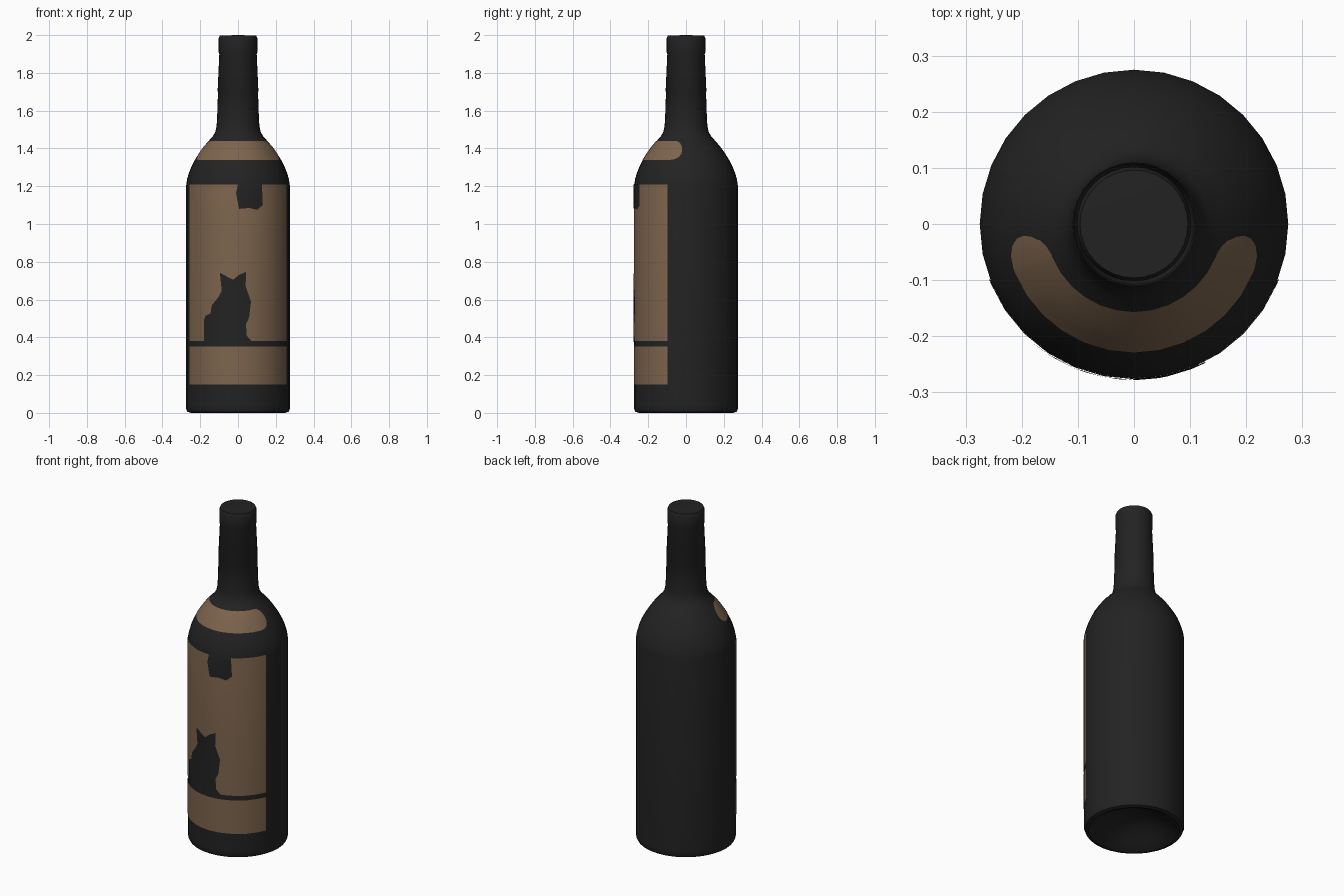
import bpy, bmesh, math

if "Cube" in bpy.data.objects:
    bpy.data.objects.remove(bpy.data.objects["Cube"])

SEG = 32
STEP = 2 * math.pi / SEG
R = 0.275


def material(name, rgb):
    m = bpy.data.materials.new(name)
    m.diffuse_color = (*rgb, 1)
    m.use_nodes = True
    m.node_tree.nodes["Principled BSDF"].inputs["Base Color"].default_value = m.diffuse_color
    return m


DARK = material("dark glass", (0.0165, 0.0165, 0.0165))
TAN = material("brown paper", (0.205, 0.128, 0.074))

# Outer wall (radius, height), from base to lip
WALL = [(0.268, 0.006), (0.274, 0.02), (R, 0.04), (R, 1.20), (0.270, 1.235), (0.260, 1.27),
        (0.246, 1.305), (0.228, 1.34), (0.206, 1.375), (0.181, 1.41), (0.155, 1.44),
        (0.133, 1.465), (0.121, 1.485), (0.114, 1.515), (0.111, 1.55), (0.106, 1.698),
        (0.108, 1.702), (0.099, 1.90), (0.102, 1.908), (0.102, 1.985), (0.096, 1.998)]
# Hollow underside, centre to rim
PUNT = [(0, 0.10), (0.06, 0.094), (0.12, 0.075), (0.18, 0.04), (0.225, 0.01), (0.25, 0.0)]


def finish(name, bm, mat, smooth=True):
    me = bpy.data.meshes.new(name)
    bm.to_mesh(me)
    bm.free()
    me.materials.append(mat)
    ob = bpy.data.objects.new(name, me)
    bpy.context.collection.objects.link(ob)
    if smooth:
        bpy.ops.object.select_all(action='DESELECT')
        ob.select_set(True)
        bpy.context.view_layer.objects.active = ob
        bpy.ops.object.shade_smooth_by_angle(angle=math.radians(40))
    return ob


def lathe(name, profile, mat):
    bm = bmesh.new()
    vs = [bm.verts.new((0, -r, z)) for r, z in profile]
    es = [bm.edges.new(p) for p in zip(vs, vs[1:])]
    bmesh.ops.spin(bm, geom=vs + es, cent=(0, 0, 0), axis=(0, 0, 1),
                   angle=2 * math.pi, steps=SEG, use_merge=True)
    bmesh.ops.remove_doubles(bm, verts=bm.verts, dist=1e-5)
    bmesh.ops.recalc_face_normals(bm, faces=bm.faces)
    return finish(name, bm, mat)


def wall_radius(z):
    for (r0, z0), (r1, z1) in zip(WALL, WALL[1:]):
        if z0 <= z <= z1:
            return r0 + (r1 - r0) * (z - z0) / (z1 - z0)
    return R


def wrap(name, outline, mat, lift):
    """Wrap a flat outline of (angle from front, height) onto the bottle wall."""
    bm = bmesh.new()
    face = bm.faces.new([bm.verts.new((a, 0, z)) for a, z in outline])
    face.normal_update()
    if face.normal.y > 0:
        face.normal_flip()
    bmesh.ops.triangulate(bm, faces=[face])
    cuts = [((i * STEP, 0, 0), (1, 0, 0)) for i in range(-8, 9)]
    cuts += [((0, 0, z), (0, 0, 1)) for r, z in WALL if 1.19 < z < 1.5]
    for co, no in cuts:
        bmesh.ops.bisect_plane(bm, geom=bm.verts[:] + bm.edges[:] + bm.faces[:],
                               dist=1e-5, plane_co=co, plane_no=no)
    for v in bm.verts:
        a, z = v.co.x, v.co.z
        r = wall_radius(z) + lift
        v.co = (r * math.sin(a), -r * math.cos(a), z)
    return finish(name, bm, mat)


def from_front(points):
    return [(math.asin(x / R), z) for x, z in points]


def rectangle(a, z0, z1):
    return [(-a, z0), (a, z0), (a, z1), (-a, z1)]


# Bottle with hollow base and closed top
lathe("bottle", PUNT + WALL + [(0, 2.0)], DARK)

# Main label in two panels, leaving a dark stripe between
A = math.radians(69)
wrap("lower_label", rectangle(A, 0.15, 0.352), TAN, 0.0015)
wrap("main_label", rectangle(A, 0.38, 1.21), TAN, 0.0015)

# Shoulder label with round ends
ends = []
for side in (1, -1):
    for i in range(9):
        t = math.pi * (i / 8 - 0.5)
        ends.append((side * (1.22 + 0.25 * math.cos(t)), 1.39 + side * 0.05 * math.sin(t)))
wrap("shoulder_label", ends, TAN, 0.002)

# Sitting cat silhouette
wrap("cat_silhouette", from_front([
    (-0.178, 0.375), (-0.178, 0.49), (-0.17, 0.515), (-0.145, 0.525), (-0.137, 0.57),
    (-0.105, 0.61), (-0.085, 0.645), (-0.095, 0.742), (-0.055, 0.72), (-0.025, 0.705),
    (0.005, 0.73), (0.042, 0.747), (0.04, 0.67), (0.068, 0.59), (0.058, 0.505),
    (0.042, 0.47), (0.045, 0.41), (0.075, 0.375)]), DARK, 0.003)

# Dark patch hanging from the label's top edge
wrap("top_patch", from_front([
    (0.0, 1.212), (-0.01, 1.165), (0.005, 1.08), (0.06, 1.085), (0.10, 1.075),
    (0.13, 1.10), (0.125, 1.212)]), DARK, 0.003)
